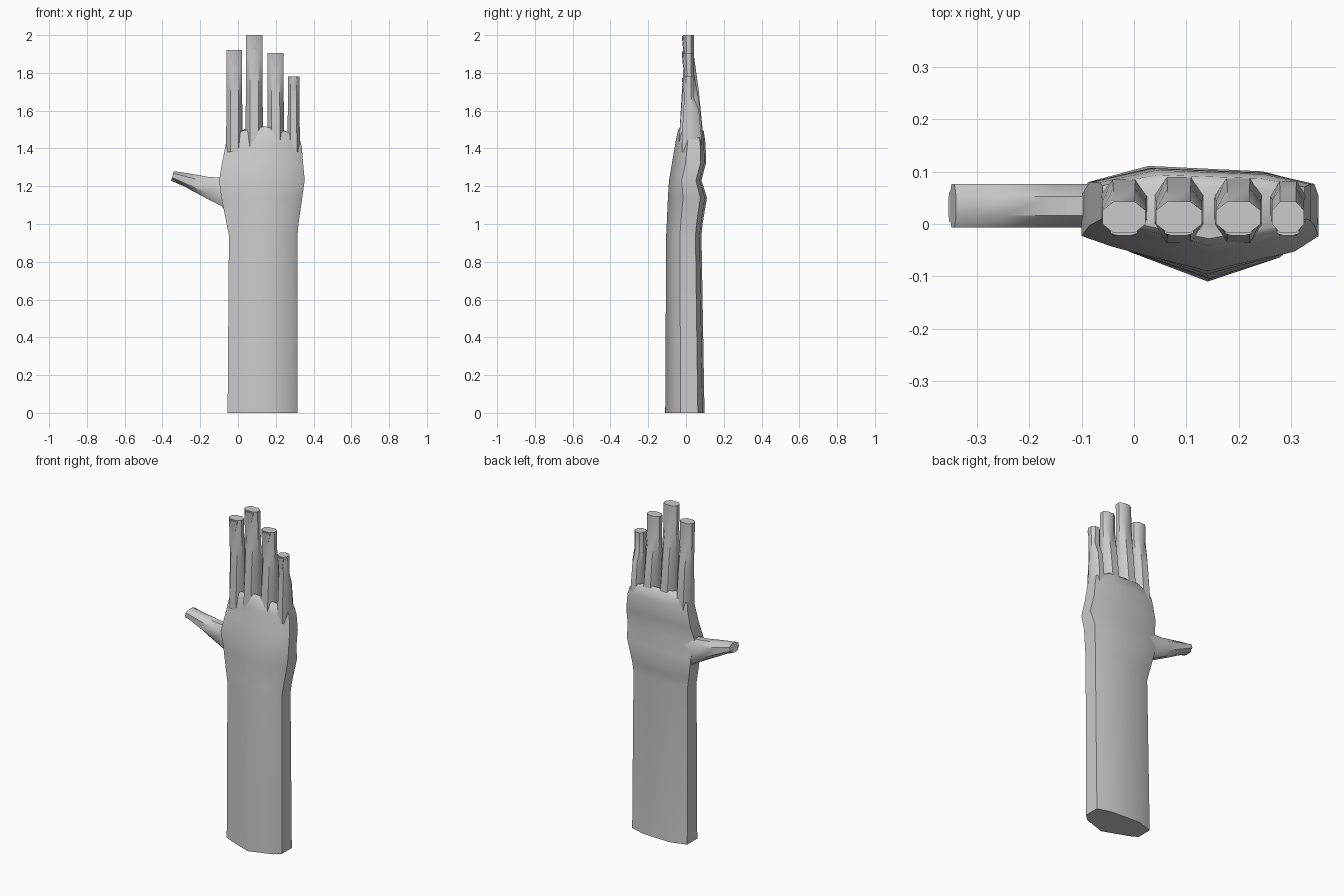
import bpy, bmesh, math

if "Cube" in bpy.data.objects:
    bpy.data.objects.remove(bpy.data.objects["Cube"])

# Cross-section templates: (across 0..1, front-to-back 0..1)
OCT = [(0, .28), (.25, 0), (.75, 0), (1, .28), (1, .72), (.75, 1), (.25, 1), (0, .72)]
ARM = [(0, .39), (.13, .27), (.53, 0), (.9, .22), (1, .39),
       (1, .83), (.78, .95), (.27, 1), (0, .85)]


def ring(a, b, y0, y1, tpl=OCT, arc=0):
    """Section spanning (x,z) points a to b and depth y0 to y1; arc lifts the middle."""
    return [(a[0] + (b[0] - a[0]) * u, y0 + (y1 - y0) * v,
             a[1] + (b[1] - a[1]) * u + arc * (1 - (2 * u - 1) ** 2)) for u, v in tpl]


def loft(name, rings, angle=40):
    bm = bmesh.new()
    vs = [[bm.verts.new(p) for p in r] for r in rings]
    n = len(vs[0])
    for lo, hi in zip(vs, vs[1:]):
        for i in range(n):
            j = (i + 1) % n
            bm.faces.new((lo[i], lo[j], hi[j], hi[i]))
    bm.faces.new(vs[0][::-1])
    bm.faces.new(vs[-1])
    bmesh.ops.recalc_face_normals(bm, faces=bm.faces)
    me = bpy.data.meshes.new(name)
    bm.to_mesh(me)
    bm.free()
    ob = bpy.data.objects.new(name, me)
    bpy.context.collection.objects.link(ob)
    bpy.ops.object.select_all(action='DESELECT')
    ob.select_set(True)
    bpy.context.view_layer.objects.active = ob
    bpy.ops.object.shade_smooth_by_angle(angle=math.radians(angle))
    return ob


# Forearm and palm: z, left, right, front, back, arc
levels = [(0, -.055, .315, -.11, .098, 0), (.94, -.048, .315, -.105, .082, 0),
          (1.0, -.06, .32, -.102, .088, 0), (1.14, -.088, .34, -.096, .111, 0),
          (1.23, -.10, .353, -.09, .082, 0), (1.32, -.085, .345, -.073, .107, .01),
          (1.41, -.067, .337, -.055, .103, .025), (1.455, -.06, .326, -.042, .094, .045),
          (1.465, -.045, .31, -.028, .08, .052)]
loft("forearm_and_palm", [ring((l, z), (r, z), f, b, ARM, arc)
                          for z, l, r, f, b, arc in levels])

# Fingers with nails: name, left, right, top, base front, base back, nail width
for name, l, r, top, f, b, w in [
        ("index", -.06, .022, 1.92, -.022, .085, .052),
        ("middle", .042, .13, 2.0, -.036, .092, .056),
        ("ring", .157, .242, 1.905, -.036, .09, .052),
        ("little", .264, .325, 1.78, -.022, .082, .042)]:
    h = top - 1.46
    secs = [(1.38, .003, f, b), (1.46, .003, f, b), (1.46 + h * .45, 0, f * .6, .068),
            (top - .11, 0, -.01, .042), (top, 0, -.017, .043)]
    loft(name + "_finger", [ring((l - e, z), (r + e, z), y0, y1) for z, e, y0, y1 in secs])
    c = (l + r) / 2
    loft(name + "_nail", [ring((c - k * w, z), (c + k * w, z), y0, y1) for z, k, y0, y1 in
                          [(top - .075, .2, -.0155, -.005), (top - .006, .5, -.022, -.008)]], 30)

# Thumb: upper edge and lower edge of each section
thumb = [((-.03, 1.26), (-.03, 1.03)), ((-.09, 1.245), (-.09, 1.096)),
         ((-.16, 1.25), (-.17, 1.137)), ((-.25, 1.266), (-.25, 1.18)),
         ((-.30, 1.274), (-.30, 1.208)), ((-.34, 1.279), (-.352, 1.235))]
loft("thumb", [ring(a, b, -.007, .076) for a, b in thumb])
loft("thumb_nail", [ring((-.292, 1.213), (-.295, 1.203), .024, .045),
                    ring((-.347, 1.241), (-.355, 1.23), .004, .062)], 30)
